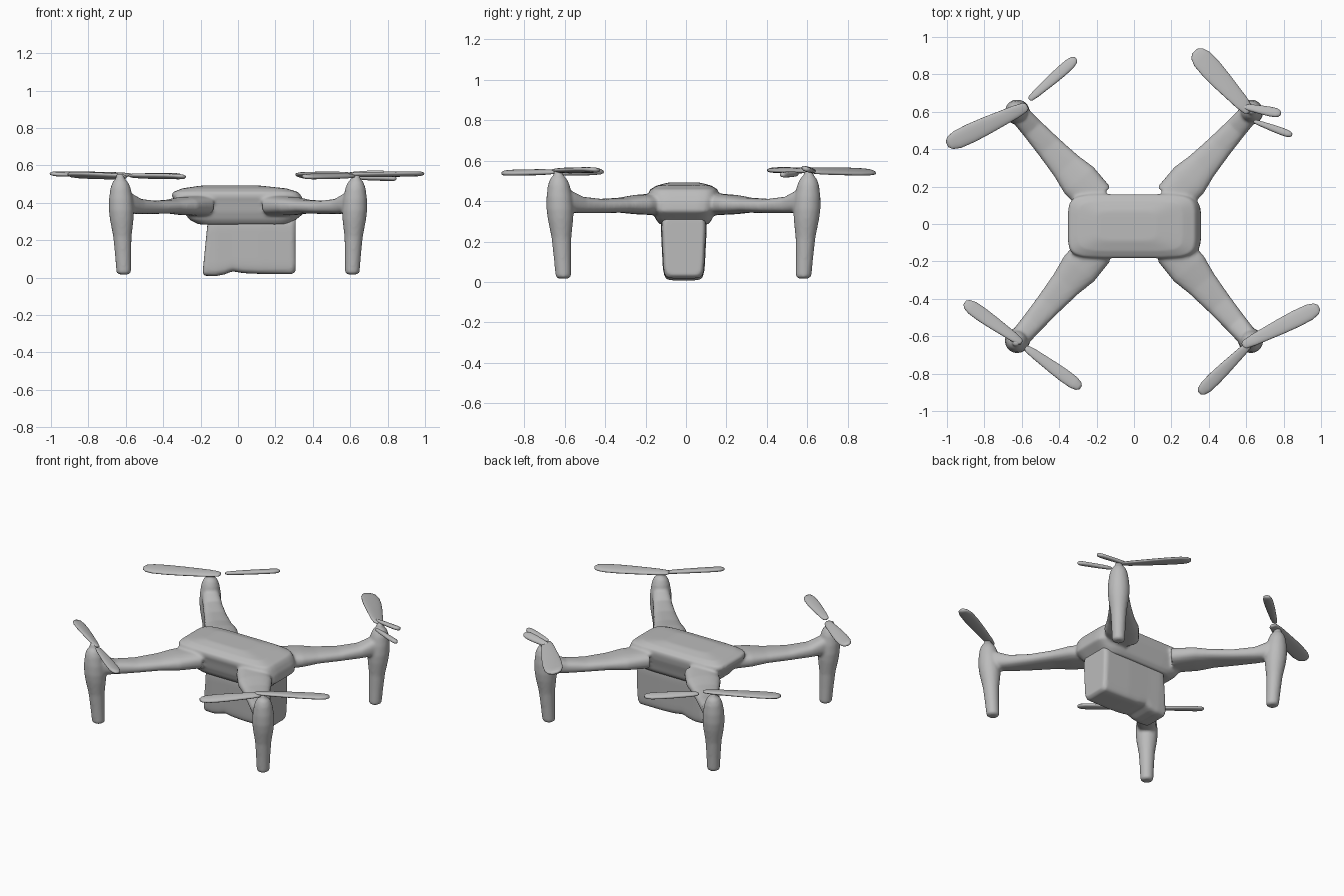
import bpy, bmesh
from math import sin, cos, pi, radians
from mathutils import Vector

if "Cube" in bpy.data.objects:
    bpy.data.objects.remove(bpy.data.objects["Cube"])

grey = bpy.data.materials.new("plain grey")
grey.use_nodes = True
grey.diffuse_color = (0.5, 0.5, 0.5, 1)
grey.node_tree.nodes["Principled BSDF"].inputs["Base Color"].default_value = (0.5, 0.5, 0.5, 1)


def section(centre, u, v, power=2, n=32):
    """Superellipse ring around centre with half axes u and v."""
    def bend(t):
        return (1 if t > 0 else -1) * abs(t) ** (2 / power)
    return [centre + u * bend(cos(2 * pi * (i + .5) / n)) + v * bend(sin(2 * pi * (i + .5) / n))
            for i in range(n)]


def loft(name, rings):
    """Closed smooth skin through a row of rings."""
    bm = bmesh.new()
    rows = [[bm.verts.new(p) for p in ring] for ring in rings]
    n = len(rows[0])
    for a, b in zip(rows, rows[1:]):
        for i in range(n):
            bm.faces.new((a[i], a[(i + 1) % n], b[(i + 1) % n], b[i]))
    bm.faces.new(rows[0][::-1])
    bm.faces.new(rows[-1])
    bmesh.ops.recalc_face_normals(bm, faces=bm.faces)
    for f in bm.faces:
        f.smooth = True
    mesh = bpy.data.meshes.new(name)
    bm.to_mesh(mesh)
    bm.free()
    mesh.materials.append(grey)
    obj = bpy.data.objects.new(name, mesh)
    bpy.context.collection.objects.link(obj)
    return obj


def fuse(obj, voxel, passes):
    """Blend overlapping skins into one soft surface."""
    m = obj.modifiers.new("fuse", 'REMESH')
    m.mode, m.voxel_size, m.use_smooth_shade = 'VOXEL', voxel, True
    s = obj.modifiers.new("soften", 'SMOOTH')
    s.factor, s.iterations = 0.5, passes


X, Y, Z = Vector((1, 0, 0)), Vector((0, 1, 0)), Vector((0, 0, 1))

# Hull: z, x range, y range
hull = [(.285, -.21, .28, -.13, .11), (.31, -.26, .31, -.15, .13),
        (.35, -.29, .36, -.165, .14), (.40, -.33, .355, -.175, .155),
        (.435, -.355, .34, -.185, .16), (.457, -.35, .325, -.18, .158),
        (.477, -.30, .26, -.145, .125), (.492, -.2, .12, -.09, .07)]
airframe = [loft("airframe", [
    section(Vector(((x0 + x1) / 2, (y0 + y1) / 2, z)), X * (x1 - x0) / 2, Y * (y1 - y0) / 2, 6)
    for z, x0, x1, y0, y1 in hull])]

# Arms and legs, one pair per corner
arm = [(0, .10, .385, .055), (.22, .105, .383, .048), (.38, .085, .38, .037),
       (.6, .07, .376, .035), (.8, .06, .382, .041), (.92, .056, .40, .056), (1, .05, .41, .06)]
leg = [(.018, .028), (.028, .039), (.12, .043), (.22, .049), (.31, .063), (.36, .067),
       (.42, .064), (.48, .054), (.51, .042), (.53, .024), (.555, .02)]
for sx in (-1, 1):
    for hub_y in (-.625, .6):
        sy = 1 if hub_y > 0 else -1
        root, hub = Vector((sx * .2, sy * .13, 0)), Vector((sx * .625, hub_y, 0))
        side = (hub - root).normalized().cross(Z)
        airframe.append(loft("arm", [section(root.lerp(hub, t) + Z * z, side * w, Z * h, 2.6)
                                     for t, w, z, h in arm]))
        lean = Vector((sx * .015, sy * .02, 0))
        airframe.append(loft("leg", [section(hub + lean * (z / .4 - 1) + Z * z, X * r, Y * r)
                                     for z, r in leg]))

with bpy.context.temp_override(active_object=airframe[0], object=airframe[0],
                               selected_objects=airframe, selected_editable_objects=airframe):
    bpy.ops.object.join()
fuse(airframe[0], .009, 5)

# Payload box under the hull: x, bottom z, half width
box = [(-.192, .03, .09), (-.185, .01, .102), (-.12, .008, .106), (-.07, .018, .106),
       (-.03, .034, .106), (.03, .024, .107), (.12, .02, .108), (.29, .018, .104), (.308, .035, .092)]
payload = loft("payload_box", [
    section(Vector((x, -.011, (z + .32) / 2)), Y * w, Z * (.32 - z) / 2, 8)
    for x, z, w in box])
for v in payload.data.vertices:
    rise = v.co.z / .3
    v.co.y = -.011 + (v.co.y + .011) * (.93 + .14 * rise)
    if v.co.x < -.15:
        v.co.x += .03 * rise
fuse(payload, .009, 3)

# Rotor blades: start, end, half width, roll in degrees
blades = [((-.57, .63, .55), (-1, .425, .555), .052, 8), ((-.56, .665, .545), (-.31, .885, .545), .031, 15),
          ((.62, .60, .55), (.325, .925, .545), .060, -18), ((.58, .63, .55), (.785, .59, .56), .027, 30),
          ((.64, .55, .535), (.845, .475, .53), .02, 20), ((-.58, -.66, .545), (-.285, -.875, .54), .036, 15),
          ((-.60, -.635, .54), (-.905, -.42, .55), .040, -25), ((.58, -.65, .55), (.99, -.445, .555), .046, 8),
          ((.62, -.64, .545), (.35, -.905, .54), .037, 15)]
outline = [(0, .25), (.03, .5), (.15, .68), (.3, .78), (.5, .92), (.7, 1), (.87, .95), (.96, .7), (1, .3)]
for k, (start, end, width, roll) in enumerate(blades):
    a, b = Vector(start), Vector(end)
    flat = (b - a).cross(Z).normalized()
    up = flat.cross(b - a).normalized()
    rings = []
    for t, w in outline:
        twist = radians(roll) * (1 - .4 * t)
        u = flat * cos(twist) + up * sin(twist)
        v = up * cos(twist) - flat * sin(twist)
        rings.append(section(a.lerp(b, t), u * width * w, v * .013 * min(1, w + .2), 2.3, 20))
    loft(f"rotor_blade_{k + 1}", rings)
